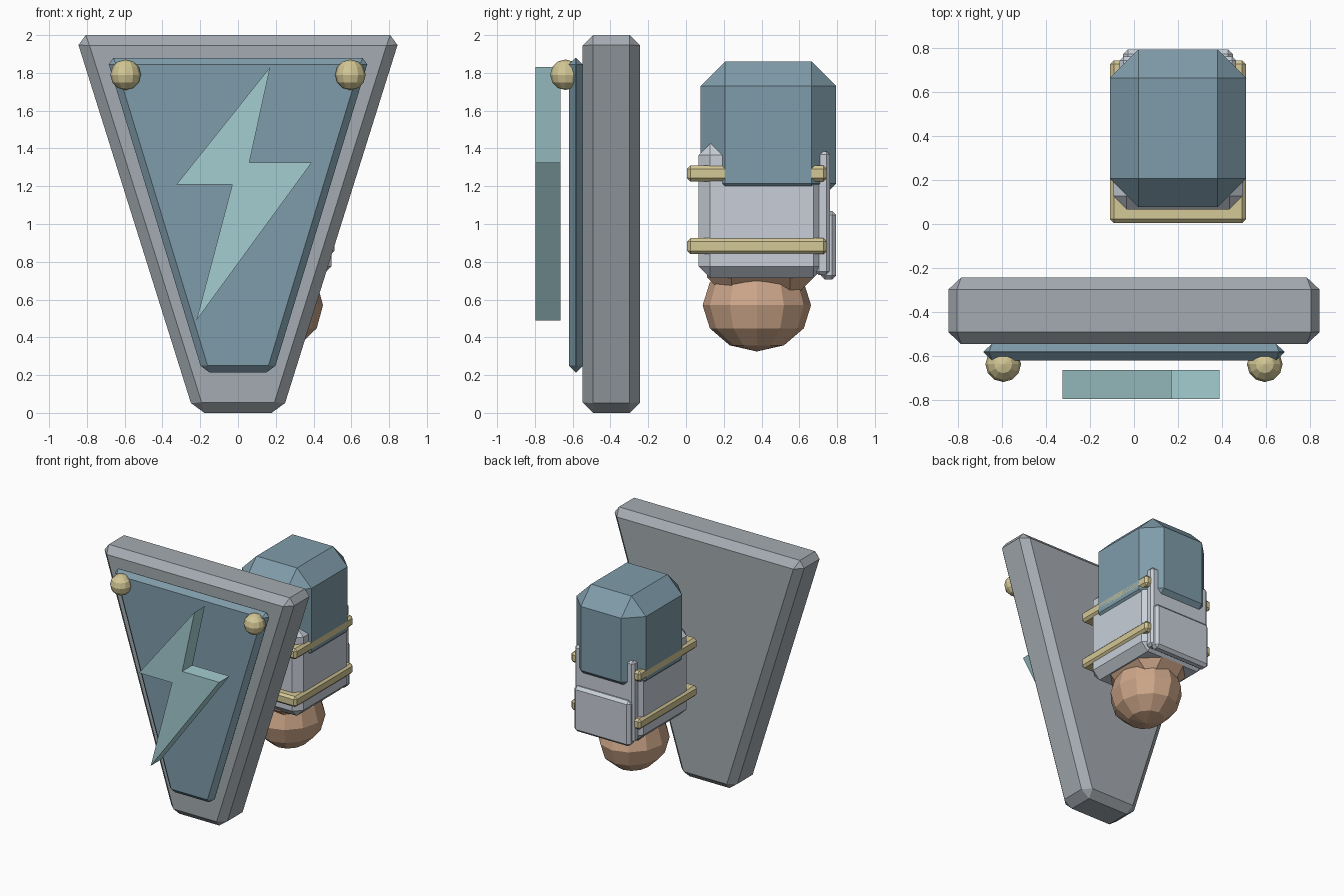
import bpy
import bmesh
from mathutils import Matrix, Vector

cube = bpy.data.objects.get("Cube")
if cube:
    bpy.data.objects.remove(cube, do_unlink=True)


def material(name, rgb):
    # sRGB bytes to linear
    lin = [((c / 255 + 0.055) / 1.055) ** 2.4 for c in rgb] + [1.0]
    mat = bpy.data.materials.new(name)
    mat.use_nodes = True
    mat.diffuse_color = lin
    mat.node_tree.nodes["Principled BSDF"].inputs["Base Color"].default_value = lin
    return mat


STEEL = material("steel grey", (164, 171, 177))
BLUE = material("slate blue", (127, 156, 170))
BOLT = material("pale teal", (164, 205, 209))
GOLD = material("pale gold", (212, 200, 150))
SILVER = material("light silver", (200, 207, 216))
SKIN = material("tan skin", (206, 167, 138))


def finish(bm, name, mat, bevel=0.0):
    bmesh.ops.recalc_face_normals(bm, faces=bm.faces[:])
    if bevel:
        bmesh.ops.bevel(bm, geom=bm.edges[:], offset=bevel, segments=1,
                        affect='EDGES', clamp_overlap=True)
    mesh = bpy.data.meshes.new(name)
    bm.to_mesh(mesh)
    bm.free()
    mesh.materials.append(mat)
    obj = bpy.data.objects.new(name, mesh)
    bpy.context.collection.objects.link(obj)
    return obj


def slab(name, mat, outline, y0, y1, bevel=0.0):
    # outline in x, z pushed from y0 to y1
    bm = bmesh.new()
    face = bm.faces.new([bm.verts.new((x, y0, z)) for x, z in outline])
    ext = bmesh.ops.extrude_face_region(bm, geom=[face])
    verts = [g for g in ext["geom"] if isinstance(g, bmesh.types.BMVert)]
    bmesh.ops.translate(bm, vec=(0, y1 - y0, 0), verts=verts)
    return finish(bm, name, mat, bevel)


def box(name, mat, half_x, y, z, bevel):
    # chamfered box centred on the arm axis
    bm = bmesh.new()
    size = Vector((2 * half_x, y[1] - y[0], z[1] - z[0]))
    centre = Vector((ARM_X, sum(y) / 2, sum(z) / 2))
    bmesh.ops.create_cube(bm, size=1, matrix=Matrix.LocRotScale(centre, None, size))
    return finish(bm, name, mat, bevel)


def ball(name, mat, centre, radii):
    bm = bmesh.new()
    bmesh.ops.create_uvsphere(bm, u_segments=12, v_segments=6, radius=1,
                              matrix=Matrix.LocRotScale(Vector(centre), None, Vector(radii)))
    return finish(bm, name, mat)


def taper(top, bottom, z_top, z_bottom):
    return [(-top, z_top), (top, z_top), (bottom, z_bottom), (-bottom, z_bottom)]


# Shield
slab("shield_body", STEEL, taper(0.861, 0.233, 2.0, 0.0), -0.547, -0.243, 0.055)
slab("shield_panel", BLUE, taper(0.695, 0.188, 1.88, 0.215), -0.62, -0.545, 0.036)
for side, x in (("left", 0.595), ("right", -0.595)):
    ball("shield_stud_" + side, GOLD, (x, -0.638, 1.79), (0.081, 0.081, 0.081))

# Raised lightning bolt
slab("lightning_bolt", BOLT,
     [(0.17, 1.83), (0.06, 1.325), (0.39, 1.325),
      (-0.22, 0.49), (-0.03, 1.21), (-0.325, 1.21)], -0.796, -0.665)

# Arm, with sleeve, bracer and fist
ARM_X = 0.2
box("sleeve", BLUE, 0.31, (0.077, 0.795), (1.085, 1.86), 0.13)
box("bracer", SILVER, 0.295, (0.067, 0.735), (0.715, 1.425), 0.06)
box("bracer_upper_back_plate", SILVER, 0.265, (0.685, 0.762), (0.73, 1.385), 0.018)
box("bracer_lower_back_plate", SILVER, 0.25, (0.715, 0.795), (0.705, 1.07), 0.022)
for name, z in (("upper", 1.27), ("lower", 0.885)):
    box("bracer_band_" + name, GOLD, 0.31, (0.005, 0.745), (z - 0.045, z + 0.04), 0.018)
box("wrist", SKIN, 0.23, (0.11, 0.68), (0.59, 0.95), 0.13)
ball("fist", SKIN, (ARM_X, 0.375, 0.57), (0.25, 0.287, 0.245))
